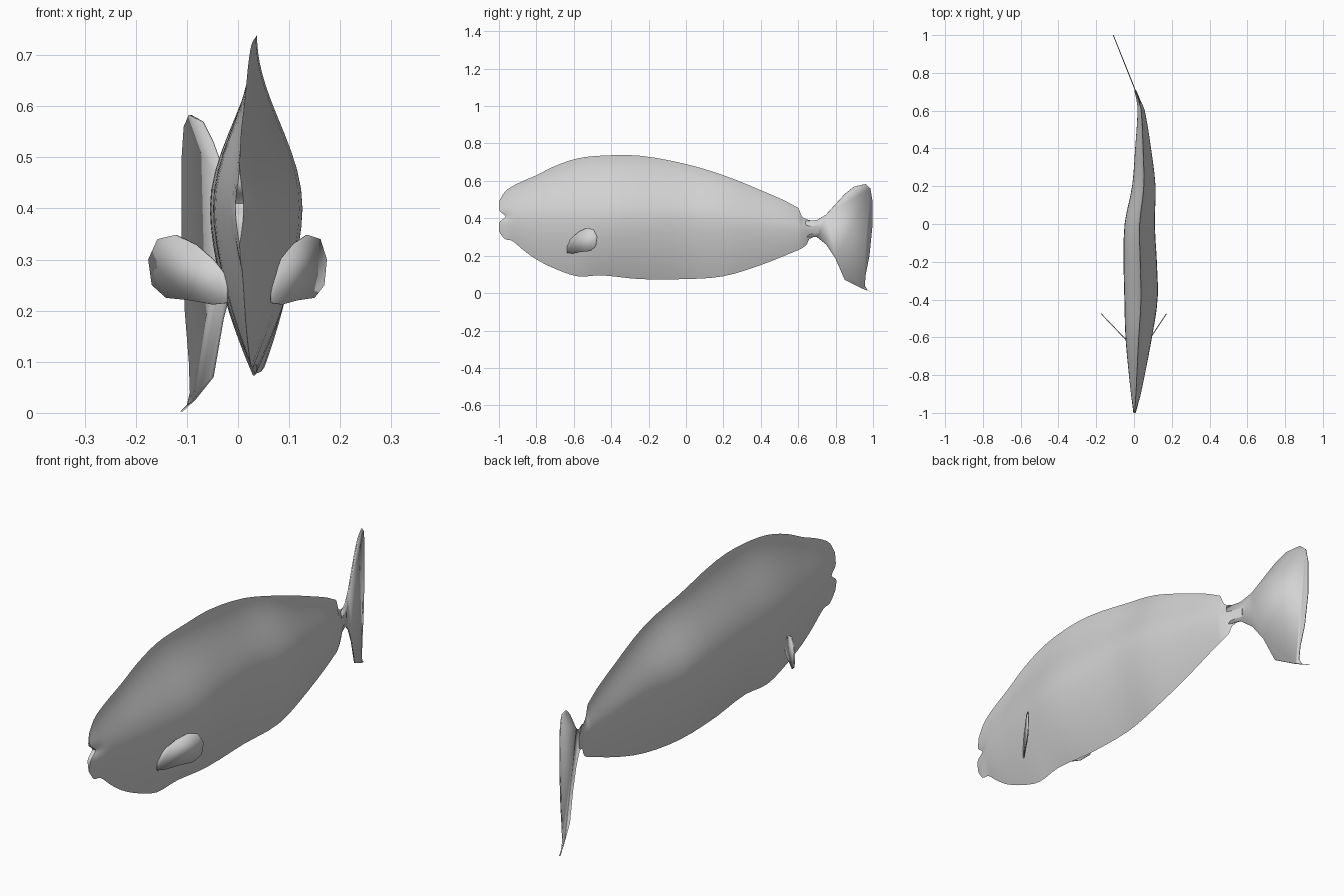
import bpy
import bmesh
import math

cube = bpy.data.objects.get("Cube")
if cube:
    bpy.data.objects.remove(cube, do_unlink=True)

# One plain grey for the whole fish
SHADE = 0.65
grey = bpy.data.materials.new("plain grey")
grey.use_nodes = True
grey.diffuse_color = (SHADE, SHADE, SHADE, 1)
principled = next(n for n in grey.node_tree.nodes if n.type == 'BSDF_PRINCIPLED')
principled.inputs["Base Color"].default_value = (SHADE, SHADE, SHADE, 1)

# Side profile of the body: y, back height, belly height
PROFILE = [
    (-1, .49, .33), (-.97, .54, .29), (-.93, .57, .28), (-.87, .6, .23),
    (-.8, .63, .18), (-.7, .68, .13), (-.58, .72, .09), (-.45, .735, .095),
    (-.25, .735, .075), (0, .69, .075), (.2, .63, .09), (.4, .55, .15),
    (.6, .455, .23), (.62, .41, .24), (.645, .395, .26), (.66, .39, .29),
    (.71, .385, .305),
]

# Plan of the body: y, midline x, half width
PLAN = [
    (-1, .003, .008), (-.9, .01, .026), (-.8, .015, .042), (-.6, .025, .07),
    (-.4, .037, .088), (-.2, .033, .088), (0, .03, .08), (.2, .052, .062),
    (.4, .048, .042), (.6, .038, .019), (.66, .022, .01), (.71, .006, .005),
]


def smooth_lookup(rows, y):
    """Interpolate the table columns at y with a smooth cubic."""
    last = len(rows) - 1
    k = 0
    while k < last - 1 and y > rows[k + 1][0]:
        k += 1

    def slope(i, column):
        a, b = rows[max(i - 1, 0)], rows[min(i + 1, last)]
        return (b[column] - a[column]) / (b[0] - a[0])

    a, b = rows[k], rows[k + 1]
    span = b[0] - a[0]
    t = (y - a[0]) / span
    blend = t * t * (3 - 2 * t)
    values = []
    for column in (1, 2):
        value = a[column] + (b[column] - a[column]) * blend
        value += span * t * (1 - t) ** 2 * slope(k, column)
        value -= span * t * t * (1 - t) * slope(k + 1, column)
        values.append(value)
    return values


def make_object(name, verts, faces):
    """Create a shaded grey object with consistent outward normals."""
    mesh = bpy.data.meshes.new(name)
    mesh.from_pydata(verts, [], faces)
    bm = bmesh.new()
    bm.from_mesh(mesh)
    bmesh.ops.recalc_face_normals(bm, faces=bm.faces)
    bm.to_mesh(mesh)
    bm.free()
    mesh.materials.append(grey)
    obj = bpy.data.objects.new(name, mesh)
    bpy.context.collection.objects.link(obj)
    bpy.ops.object.select_all(action='DESELECT')
    obj.select_set(True)
    bpy.context.view_layer.objects.active = obj
    bpy.ops.object.shade_smooth_by_angle(angle=math.radians(50))
    return obj


def body_ring(y, count):
    """Pointed oval section, with the mouth notch pressed into the snout."""
    back, belly = smooth_lookup(PROFILE, y)
    middle, half = smooth_lookup(PLAN, y)
    widest = .4 - .06 * min(max(y / .6, 0), 1)
    snout = max(0, 1 - (y + 1) / .08)
    ring = []
    for i in range(count):
        angle = math.tau * i / count
        u = math.cos(angle)
        if u > 0:
            z = widest + u * (back - widest)
            width = half * (1 + math.cos(math.pi * u)) / 2
        else:
            z = widest + u * (widest - belly)
            width = half * (1 - abs(u) ** 1.7)
        side = 1 if math.sin(angle) > 0 else -1
        notch = .035 * snout * math.exp(-((z - .41) / .02) ** 2)
        ring.append((middle + side * width, y + notch, z))
    return ring


def build_body(count=56, steps=3):
    # Stations: every profile row, plus even subdivisions between rows
    stations = []
    for a, b in zip(PROFILE, PROFILE[1:]):
        stations += [a[0] + (b[0] - a[0]) * s / steps for s in range(steps)]
    stations.append(PROFILE[-1][0])

    verts = []
    for y in stations:
        verts += body_ring(y, count)

    # Skin between neighbouring rings
    faces = []
    for r in range(len(stations) - 1):
        for i in range(count):
            j = (i + 1) % count
            a, b = r * count, (r + 1) * count
            faces.append((a + i, a + j, b + j, b + i))

    # Close both ends with strips running from side to side
    for start in (0, (len(stations) - 1) * count):
        faces.append((start, start + 1, start + count - 1))
        for i in range(1, count // 2 - 1):
            faces.append((start + i, start + i + 1,
                          start + count - i - 1, start + count - i))
        h = count // 2
        faces.append((start + h - 1, start + h, start + h + 1))
    return make_object("body", verts, faces)


def build_fin(name, outline, place):
    """Thin flat fin from an outline, positioned by the place function."""
    verts = [place(a, b) for a, b in outline]
    fin = make_object(name, verts, [tuple(range(len(verts)))])
    thickness = fin.modifiers.new("thickness", 'SOLIDIFY')
    thickness.thickness = .005
    thickness.offset = 0
    return fin


build_body()

# Tail fin, swung towards the right: y, z
TAIL = [
    (.64, .385), (.7, .39), (.75, .42), (.8, .475), (.85, .53), (.9, .57),
    (.96, .583), (.985, .56), (.995, .5), (.995, .35), (.98, .2), (.96, .1),
    (.955, .04), (.97, .015), (1, .003), (.94, .025), (.9, .045), (.85, .07),
    (.8, .185), (.75, .26), (.7, .3), (.64, .3),
]
build_fin("tail_fin", TAIL, lambda y, z: (.01 - .4 * (y - .7), y, z))

# Side fins, swept outwards and back: reach from root to tip, z
SIDE_FIN = [
    (-.1, .265), (.1, .3), (.35, .33), (.62, .348), (.87, .34), (1, .3),
    (.95, .25), (.75, .225), (.4, .22), (.1, .212), (-.1, .215),
]
for name, root, tip in (("right_side_fin", -.035, -.174),
                        ("left_side_fin", .075, .172)):
    build_fin(name, SIDE_FIN,
              lambda s, z: (root + s * (tip - root), -.62 + .145 * s, z))
